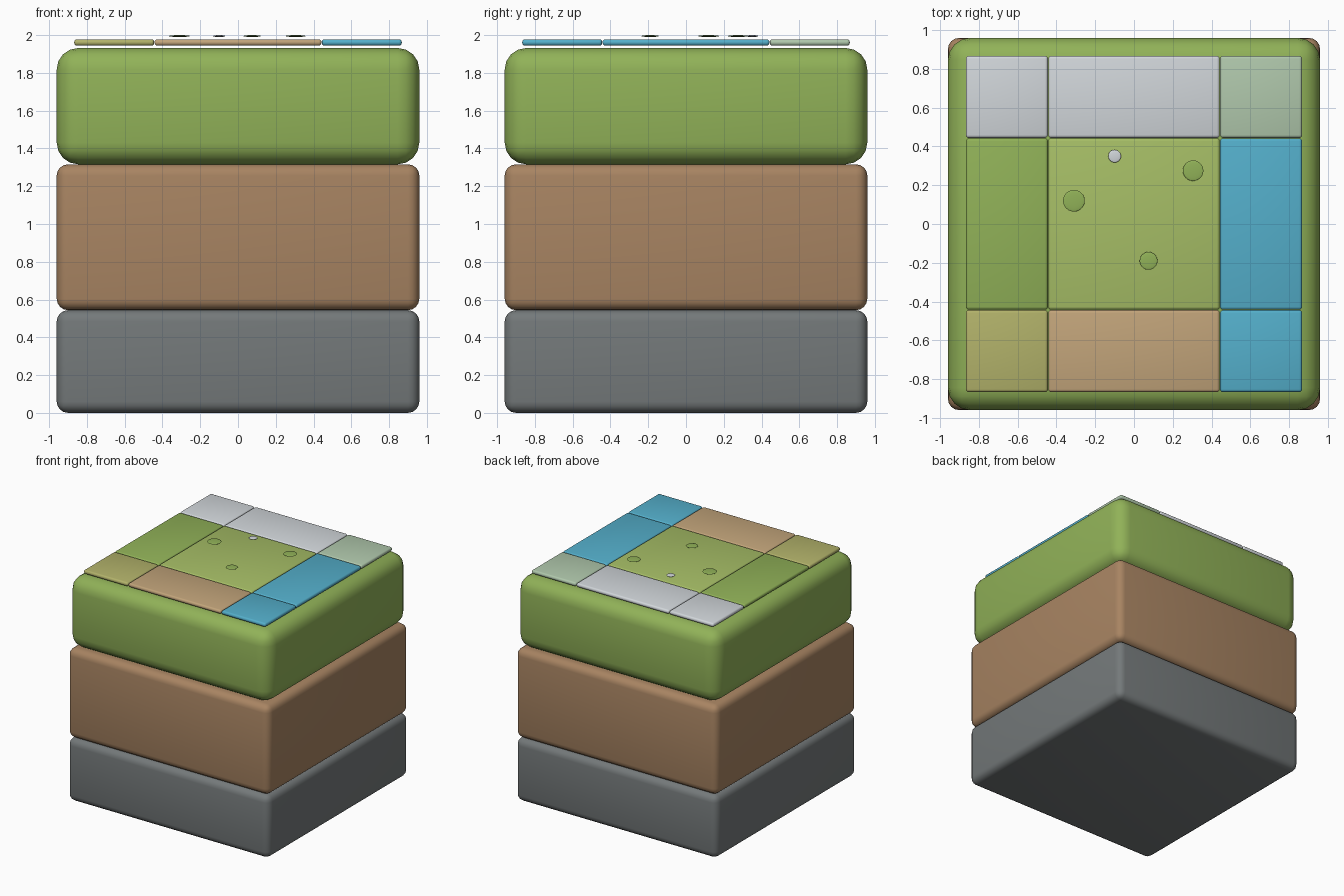
import bpy

if "Cube" in bpy.data.objects:
    bpy.data.objects.remove(bpy.data.objects["Cube"])


def material(name, rgb):
    # 8-bit sRGB to linear diffuse colour
    lin = [((c / 255 + 0.055) / 1.055) ** 2.4 for c in rgb]
    m = bpy.data.materials.new(name)
    m.diffuse_color = (*lin, 1)
    m.use_nodes = True
    m.node_tree.nodes["Principled BSDF"].inputs["Base Color"].default_value = m.diffuse_color
    return m


MATS = {n: material(n, c) for n, c in {
    "rock": (116, 121, 122), "soil": (168, 132, 98), "grass": (145, 178, 88),
    "meadow": (166, 190, 102), "water": (84, 175, 203), "snow": (210, 215, 219),
    "frost": (176, 200, 172), "sand": (194, 164, 122), "dry_grass": (178, 178, 106),
}.items()}


def block(name, x, y, z, mat, bevel, segments):
    # rounded box from (min, max) ranges
    bpy.ops.mesh.primitive_cube_add(size=1, location=[sum(r) / 2 for r in (x, y, z)])
    o = bpy.context.object
    o.name = name
    o.scale = [r[1] - r[0] for r in (x, y, z)]
    bpy.ops.object.transform_apply(location=False, rotation=False, scale=True)
    o.data.materials.append(MATS[mat])
    b = o.modifiers.new("rounding", "BEVEL")
    b.width, b.segments = bevel, segments
    bpy.ops.object.modifier_apply(modifier=b.name)
    bpy.ops.object.shade_smooth_by_angle()
    return o


# stacked ground layers
S = (-0.96, 0.96)
block("rock_layer", S, S, (0, 0.544), "rock", 0.06, 4)
block("soil_layer", S, S, (0.544, 1.316), "soil", 0.06, 4)
block("grass_layer", S, S, (1.316, 1.932), "grass", 0.115, 4)

# 3 x 3 surface tiles, rows from front to back
spans = [(-0.867, -0.444), (-0.442, 0.442), (0.444, 0.867)]
rows = [("dry_grass", "sand", "water"),
        ("grass", "meadow", "water"),
        ("snow", "snow", "frost")]
for r, row in enumerate(rows):
    for c, mat in enumerate(row):
        block(f"{mat}_tile_{r}{c}", spans[c], spans[r], (1.944, 1.978), mat, 0.015, 3)

# flattened bushes and a pebble on the middle tile
for name, x, y, rad, mat in [("bush_1", -0.31, 0.12, 0.056, "grass"),
                             ("bush_2", 0.305, 0.275, 0.053, "grass"),
                             ("bush_3", 0.075, -0.19, 0.046, "grass"),
                             ("pebble", -0.10, 0.35, 0.033, "snow")]:
    bpy.ops.mesh.primitive_uv_sphere_add(segments=24, ring_count=12, location=(x, y, 1.995))
    o = bpy.context.object
    o.name = name
    o.scale = (rad, rad, 0.005)
    bpy.ops.object.transform_apply(location=False, rotation=False, scale=True)
    o.data.materials.append(MATS[mat])
    bpy.ops.object.shade_smooth_by_angle()
